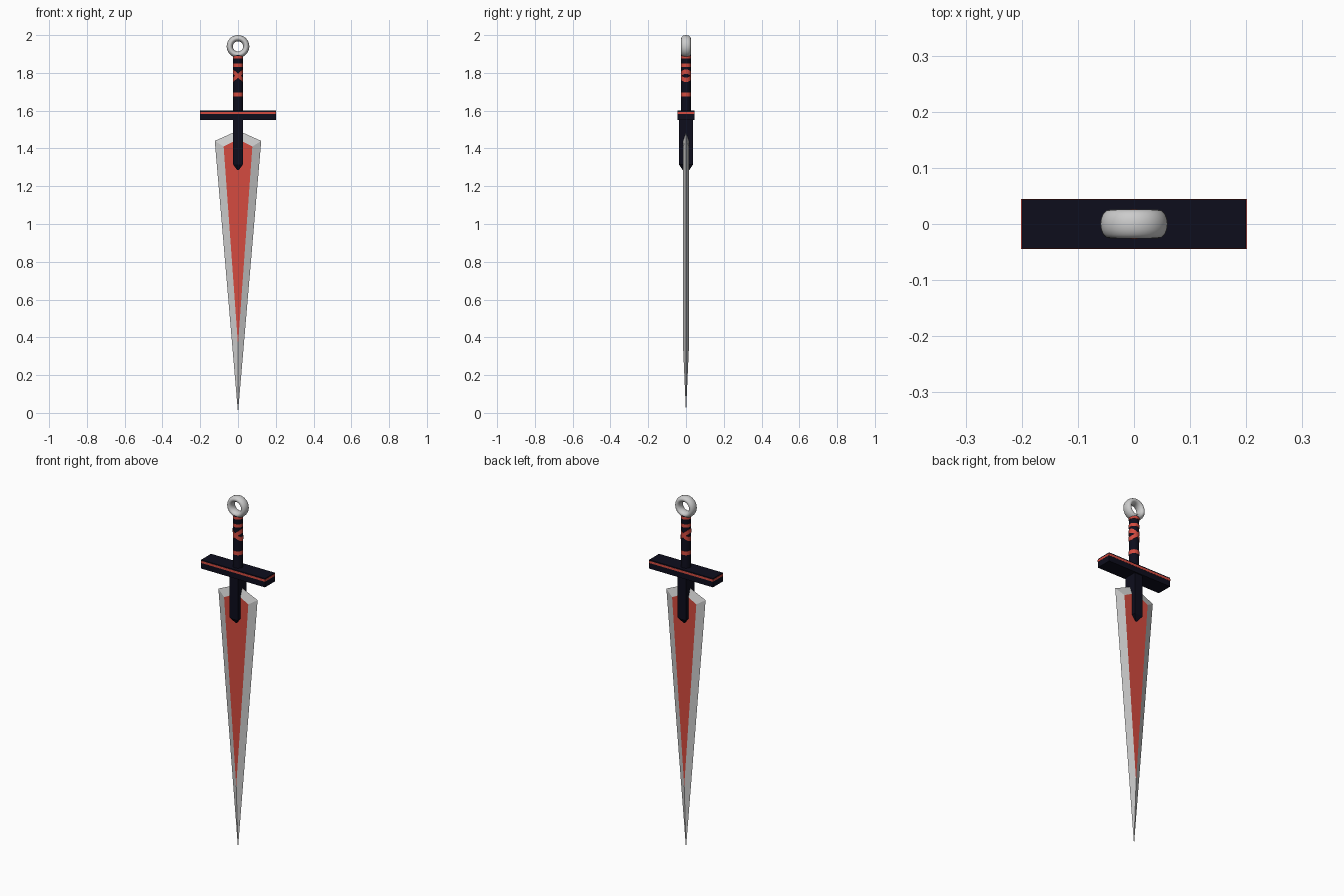
import bpy, bmesh, math

if "Cube" in bpy.data.objects:
    bpy.data.objects.remove(bpy.data.objects["Cube"])


def material(name, rgb):
    m = bpy.data.materials.new(name)
    m.diffuse_color = (*rgb, 1)
    m.use_nodes = True
    m.node_tree.nodes["Principled BSDF"].inputs["Base Color"].default_value = m.diffuse_color
    return m


RED = material("red", (0.66, 0.07, 0.05))
DARK = material("dark_navy", (0.004, 0.004, 0.012))


def mesh_object(name, verts, faces, mats=(), indices=None):
    me = bpy.data.meshes.new(name)
    me.from_pydata(verts, [], faces)
    for m in mats:
        me.materials.append(m)
    if indices:
        me.polygons.foreach_set("material_index", indices)
    bm = bmesh.new()
    bm.from_mesh(me)
    bmesh.ops.recalc_face_normals(bm, faces=bm.faces)
    bm.to_mesh(me)
    bm.free()
    ob = bpy.data.objects.new(name, me)
    bpy.context.collection.objects.link(ob)
    return ob


def rect_loft(name, sections, mat):
    """Closed loft through rectangles (half x, half y, z)."""
    verts, faces = [], []
    for hx, hy, z in sections:
        verts += [(-hx, -hy, z), (hx, -hy, z), (hx, hy, z), (-hx, hy, z)]
    for i in range(len(sections) - 1):
        for j in range(4):
            k = (j + 1) % 4
            faces.append((4*i + j, 4*i + k, 4*i + 4 + k, 4*i + 4 + j))
    n = len(verts)
    faces += [(3, 2, 1, 0), (n - 4, n - 3, n - 2, n - 1)]
    return mesh_object(name, verts, faces, [mat])


def smooth(ob):
    bpy.ops.object.select_all(action='DESELECT')
    ob.select_set(True)
    bpy.context.view_layer.objects.active = ob
    bpy.ops.object.shade_smooth_by_angle(angle=math.radians(40))


# Blade: sharp outline, raised red panel on both sides, bevels between
outline = [(0, 0), (0.123, 1.44), (0, 1.495), (-0.123, 1.44)]
panel = [(0, 0.36), (0.076, 1.41), (0, 1.45), (-0.076, 1.41)]
verts = [(x, 0, z) for x, z in outline]
faces, idx = [], []
for y in (-0.016, 0.016):
    b = len(verts)
    verts += [(x, y, z) for x, z in panel]
    for j in range(4):
        k = (j + 1) % 4
        faces.append((j, k, b + k, b + j))
        idx.append(0)
    faces.append((b, b + 1, b + 2, b + 3))
    idx.append(1)
STEEL = material("steel", (0.8, 0.8, 0.8))
mesh_object("blade", verts, faces, [STEEL, RED], idx)

# Pointed sleeve clasping the top of the blade
rect_loft("blade_clasp", [(0.004, 0.017, 1.285), (0.026, 0.037, 1.315),
                          (0.026, 0.037, 1.56)], DARK)

# Crossguard with a red inlaid line around it
rect_loft("guard_body", [(0.2, 0.044, 1.55), (0.2, 0.044, 1.582)], DARK)
rect_loft("guard_red_line", [(0.201, 0.0448, 1.582), (0.201, 0.0448, 1.594)], RED)
rect_loft("guard_cap", [(0.2, 0.044, 1.594), (0.2, 0.044, 1.6)], DARK)

# Grip
bpy.ops.mesh.primitive_cylinder_add(vertices=24, radius=0.026, depth=0.3,
                                    location=(0, 0, 1.745))
grip = bpy.context.object
grip.name = "grip"
grip.data.materials.append(DARK)
smooth(grip)


# Red wrappings: closed bands around the grip, optionally tilted
def wrap(name, z0, half, tilt, r=0.0268, n=24):
    verts, faces = [], []
    for i in range(n):
        a = 2 * math.pi * i / n
        c, s = math.cos(a), math.sin(a)
        z = z0 + tilt * c
        for rad, dz in ((r, -half), (r, half), (0.025, half), (0.025, -half)):
            verts.append((rad * c, rad * s, z + dz))
        for j in range(4):
            k, m = (j + 1) % 4, 4 * ((i + 1) % n)
            faces.append((4*i + j, m + j, m + k, 4*i + k))
    smooth(mesh_object(name, verts, faces, [RED]))


wrap("wrap_top", 1.883, 0.007, 0)
wrap("wrap_upper", 1.84, 0.009, 0)
wrap("wrap_cross_a", 1.785, 0.012, 0.022)
wrap("wrap_cross_b", 1.785, 0.012, -0.022, 0.0271)
wrap("wrap_lower", 1.685, 0.011, 0)

# Ring pommel, deeper than its rim is thick
bpy.ops.mesh.primitive_torus_add(major_radius=0.0435, minor_radius=0.0165,
                                 major_segments=36, minor_segments=16,
                                 location=(0, 0, 1.94),
                                 rotation=(math.pi / 2, 0, 0))
ring = bpy.context.object
ring.name = "ring_pommel"
ring.scale.z = 1.55
smooth(ring)
